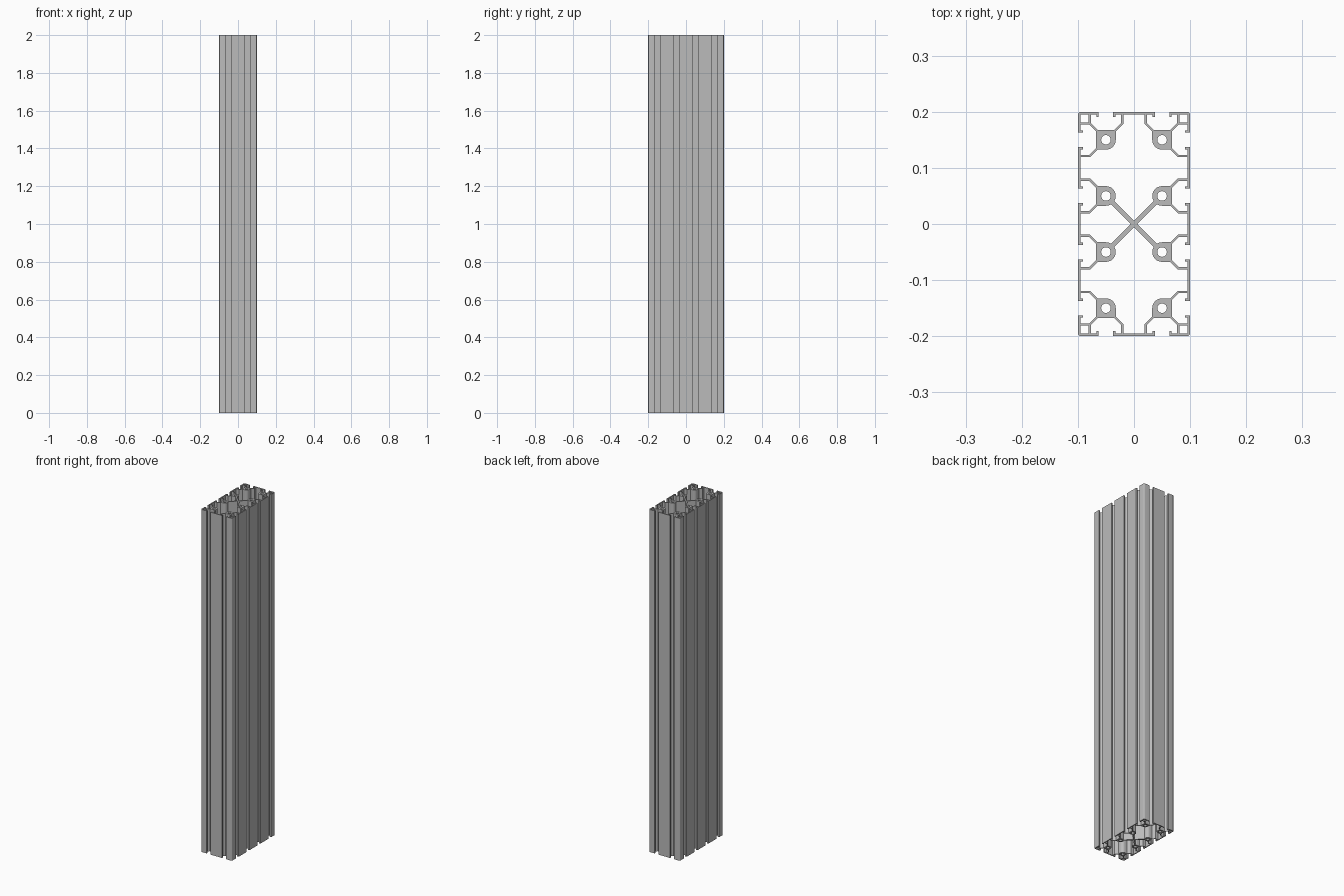
import bpy, math

if "Cube" in bpy.data.objects:
    bpy.data.objects.remove(bpy.data.objects["Cube"])

W, D, H = 0.1, 0.2, 2.0      # half width, half depth, length
CORE, BORE = 0.0175, 0.0085  # core half size, bore radius
WALL, WEB = 0.005, 0.004     # skin thickness, half thickness of the cross web
ROOT2 = math.sqrt(2)


def arc(cx, cy, r, a0, a1, n=8):
    """Points on an arc, angles in degrees."""
    angles = [math.radians(a0 + (a1 - a0) * i / n) for i in range(n + 1)]
    return [(cx + r * math.cos(a), cy + r * math.sin(a)) for a in angles]


def move(points, cx, cy):
    return [(cx + x, cy + y) for x, y in points]


def flip(points, sx, sy):
    return [(sx * x, sy * y) for x, y in points]


# Half of a T-slot: (distance from slot centre, depth below the face)
half_slot = [(0.013, 0), (0.013, 0.009), (0.017, 0.009), (0.017, WALL),
             (0.027, WALL), (0.027, 0.0202), (0.0147, 0.0325)]
slot = [(-u, v) for u, v in half_slot] + half_slot[::-1]


def face_path(centres, angle, offset):
    """Slots along one face, walked clockwise and turned to its side."""
    c, s = math.cos(angle), math.sin(angle)
    local = [(m + u, offset - v) for m in centres for u, v in slot]
    return [(round(x * c - y * s, 6), round(x * s + y * c, 6)) for x, y in local]


# Outer outline: four slotted faces joined by rounded corners
SHORT, LONG = (-0.05, 0.05), (-0.15, -0.05, 0.05, 0.15)
R = 0.006
outline = []
for i, (centres, offset) in enumerate([(SHORT, D), (LONG, W)] * 2):
    outline += face_path(centres, -i * math.pi / 2, offset)
    cx = (W - R) * (1 if i < 2 else -1)
    cy = (D - R) * (1 if i in (0, 3) else -1)
    outline += arc(cx, cy, R, 90 - 90 * i, -90 * i, 4)
loops = [outline]

# Screw bores
loops += [arc(x, y, BORE, 0, 345, 23) for x in SHORT for y in LONG]

# Hollow corner boxes
box = [(0.081, 0.181), (W - WALL, 0.181), (W - WALL, D - R), (W - R, D - WALL), (0.081, D - WALL)]
loops += [flip(box, sx, sy) for sx in (1, -1) for sy in (1, -1)]

# Large end chambers, wrapping around the rounded cores
arm = [(0.0147, CORE), (0.0282, 0.031), (0.05 - WALL, 0.031)]
arm_down = flip(arm, 1, -1)
arm_in = [(-y, x) for x, y in arm][::-1]
spread = math.degrees(math.asin(WEB / CORE))
half = (move(arm_in + arc(0, 0, CORE, 180, 270) + arm_down, 0.05, 0.15)
        + move(arm[::-1] + arc(0, 0, CORE, 90, 225 - spread, 10), 0.05, 0.05))
chamber = half + [(0, WEB * ROOT2)] + flip(half, -1, 1)[::-1]
loops += [chamber, flip(chamber, 1, -1)]

# Side chambers between the arms of the cross web
half = move(arc(0, 0, CORE, 225 + spread, 270, 4) + arm_down, 0.05, 0.05)
side = [(WEB * ROOT2, 0)] + half + flip(half, 1, -1)[::-1]
loops += [side, flip(side, -1, 1)]

# Fill the section and extrude it to full length
curve = bpy.data.curves.new("section", "CURVE")
curve.dimensions = "2D"
curve.fill_mode = "BOTH"
curve.extrude = H / 2
for points in loops:
    spline = curve.splines.new("POLY")
    spline.points.add(len(points) - 1)
    for p, (x, y) in zip(spline.points, points):
        p.co = (x, y, 0, 1)
    spline.use_cyclic_u = True

profile = bpy.data.objects.new("slotted_profile", curve)
bpy.context.collection.objects.link(profile)
profile.location.z = H / 2
bpy.ops.object.select_all(action="DESELECT")
profile.select_set(True)
bpy.context.view_layer.objects.active = profile
bpy.ops.object.convert(target="MESH")
profile = bpy.context.object

# Weld caps to walls and smooth only the rounded parts
bpy.ops.object.mode_set(mode="EDIT")
bpy.ops.mesh.select_all(action="SELECT")
bpy.ops.mesh.remove_doubles(threshold=0.00005)
bpy.ops.mesh.normals_make_consistent(inside=False)
bpy.ops.object.mode_set(mode="OBJECT")
bpy.ops.object.shade_smooth_by_angle(angle=math.radians(30))

# Aluminium grey
colour = (0.5, 0.5, 0.5, 1)
grey = bpy.data.materials.new("aluminium_grey")
grey.use_nodes = True
grey.diffuse_color = colour
grey.node_tree.nodes["Principled BSDF"].inputs["Base Color"].default_value = colour
profile.data.materials.clear()
profile.data.materials.append(grey)
